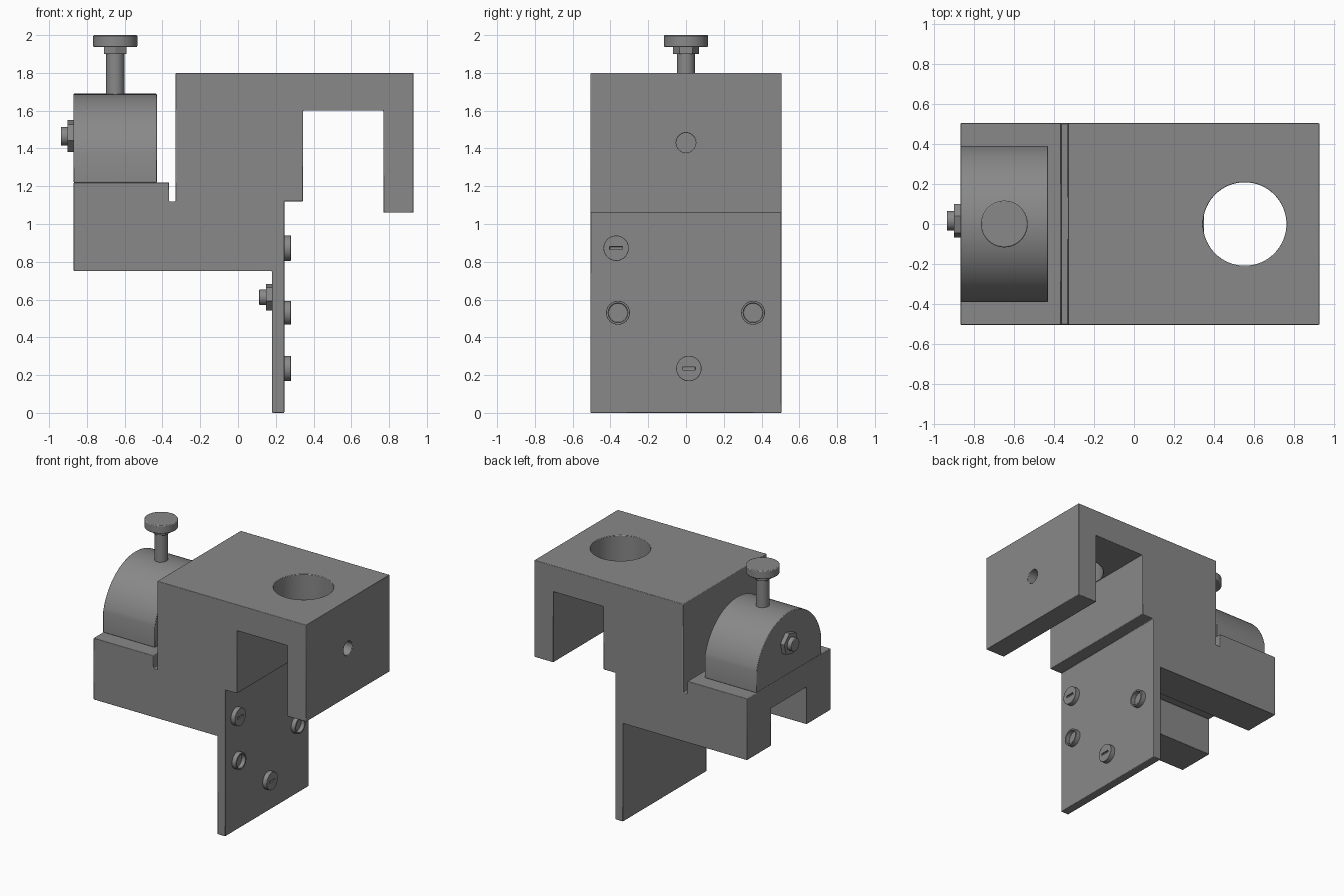
import bpy, bmesh, math
from mathutils import Matrix, Vector

cube = bpy.data.objects.get("Cube")
if cube:
    bpy.data.objects.remove(cube, do_unlink=True)

steel = bpy.data.materials.new("grey_steel")
steel.use_nodes = True
GREY = (0.25, 0.25, 0.25, 1)
steel.diffuse_color = GREY
steel.node_tree.nodes["Principled BSDF"].inputs["Base Color"].default_value = GREY


def finish(name, bm):
    bmesh.ops.recalc_face_normals(bm, faces=bm.faces)
    mesh = bpy.data.meshes.new(name)
    bm.to_mesh(mesh)
    bm.free()
    mesh.materials.append(steel)
    ob = bpy.data.objects.new(name, mesh)
    bpy.context.collection.objects.link(ob)
    return ob


def extrude(name, points, direction):
    """Solid from a flat outline of 3D points pushed along a direction."""
    bm = bmesh.new()
    face = bm.faces.new([bm.verts.new(p) for p in points])
    new = bmesh.ops.extrude_face_region(bm, geom=[face])["geom"]
    verts = [v for v in new if isinstance(v, bmesh.types.BMVert)]
    bmesh.ops.translate(bm, vec=direction, verts=verts)
    return finish(name, bm)


def box(name, lo, hi):
    (x0, y0, z0), (x1, y1, z1) = lo, hi
    outline = [(x0, y0, z0), (x1, y0, z0), (x1, y1, z0), (x0, y1, z0)]
    return extrude(name, outline, (0, 0, z1 - z0))


def rod(name, start, end, r, sides=48, turn=0.0):
    """Cylinder or prism between two points."""
    a, b = Vector(start), Vector(end)
    rot = (b - a).to_track_quat('Z', 'Y').to_matrix().to_4x4()
    bm = bmesh.new()
    bmesh.ops.create_cone(
        bm, cap_ends=True, segments=sides, radius1=r, radius2=r, depth=(b - a).length,
        matrix=Matrix.Translation((a + b) / 2) @ rot @ Matrix.Rotation(turn, 4, 'Z'))
    return finish(name, bm)


def activate(ob):
    bpy.ops.object.select_all(action='DESELECT')
    ob.select_set(True)
    bpy.context.view_layer.objects.active = ob


def cut(ob, cutter):
    mod = ob.modifiers.new("cut", 'BOOLEAN')
    mod.operation, mod.solver, mod.object = 'DIFFERENCE', 'EXACT', cutter
    activate(ob)
    bpy.ops.object.modifier_apply(modifier=mod.name)
    bpy.data.objects.remove(cutter, do_unlink=True)


def soften(ob, width=0.004):
    if width:
        mod = ob.modifiers.new("edge", 'BEVEL')
        mod.width, mod.segments, mod.limit_method = width, 2, 'ANGLE'
        mod.angle_limit = math.radians(40)
    activate(ob)
    bpy.ops.object.shade_smooth_by_angle(angle=math.radians(35))


# Main bracket: block, hook and hanging plate in one side profile
profile = [(-.87, .75), (.18, .75), (.18, 0), (.245, 0), (.245, 1.12), (.345, 1.12),
           (.345, 1.6), (.77, 1.6), (.77, 1.06), (.93, 1.06), (.93, 1.8), (-.33, 1.8),
           (-.33, 1.12), (-.365, 1.12), (-.365, 1.22), (-.87, 1.22)]
HALF = 0.505
body = extrude("bracket_body", [(x, -HALF, z) for x, z in profile], (0, 2 * HALF, 0))
cut(body, box("channel_cutter", (-1, -.215, .6), (.18, .215, 1.035)))
cut(body, rod("top_hole_cutter", (.555, 0, 1.5), (.555, 0, 1.9), .209, 64))
cut(body, rod("arm_hole_cutter", (.7, 0, 1.43), (1, 0, 1.43), .052, 32))
soften(body)

# Arched clamp block on the ledge
R, CZ, W = 0.40, 1.29, 0.39
a0 = math.acos(W / R)
arch = [(-.87, -W, 1.22), (-.87, W, 1.22)]
for i in range(33):
    a = a0 + (math.pi - 2 * a0) * i / 32
    arch.append((-.87, R * math.cos(a), CZ + R * math.sin(a)))
soften(extrude("clamp_block", arch, (.44, 0, 0)))

# Thumb screw on top
KX = -0.65
soften(rod("thumb_screw_shaft", (KX, 0, 1.66), (KX, 0, 1.92), .048), 0)
soften(rod("thumb_screw_nut", (KX, 0, 1.9), (KX, 0, 1.94), .07, 6), .002)
soften(rod("thumb_screw_knob", (KX, 0, 2.0), (KX, 0, 1.937), .117, 64), .006)

# Hex nuts with stud ends, on the clamp and behind the plate
for name, x, y, z, r in (("clamp", -.87, .017, 1.465, .088), ("plate", .18, .017, .612, .073)):
    soften(rod(name + "_nut", (x + .01, y, z), (x - .033, y, z), r, 6, math.radians(15)), .002)
    soften(rod(name + "_stud", (x, y, z), (x - .068, y, z), r * .56, 32), .003)

# Slotted and hollow screw heads on the plate
FACE, OUT = 0.245, 0.28
for name, y, z in (("upper", -.37, .872), ("lower", .015, .235)):
    head = rod(name + "_slotted_screw", (FACE - .01, y, z), (OUT, y, z), .067)
    cut(head, box("slot_cutter", (OUT - .012, y - .034, z - .008), (OUT + .01, y + .034, z + .008)))
    soften(head, .002)
for name, y in (("right", -.36), ("left", .355)):
    ring = rod(name + "_hollow_screw", (FACE - .01, y, .53), (OUT, y, .53), .063)
    cut(ring, rod("recess_cutter", (FACE + .003, y, .53), (OUT + .02, y, .53), .051))
    soften(ring, .002)
